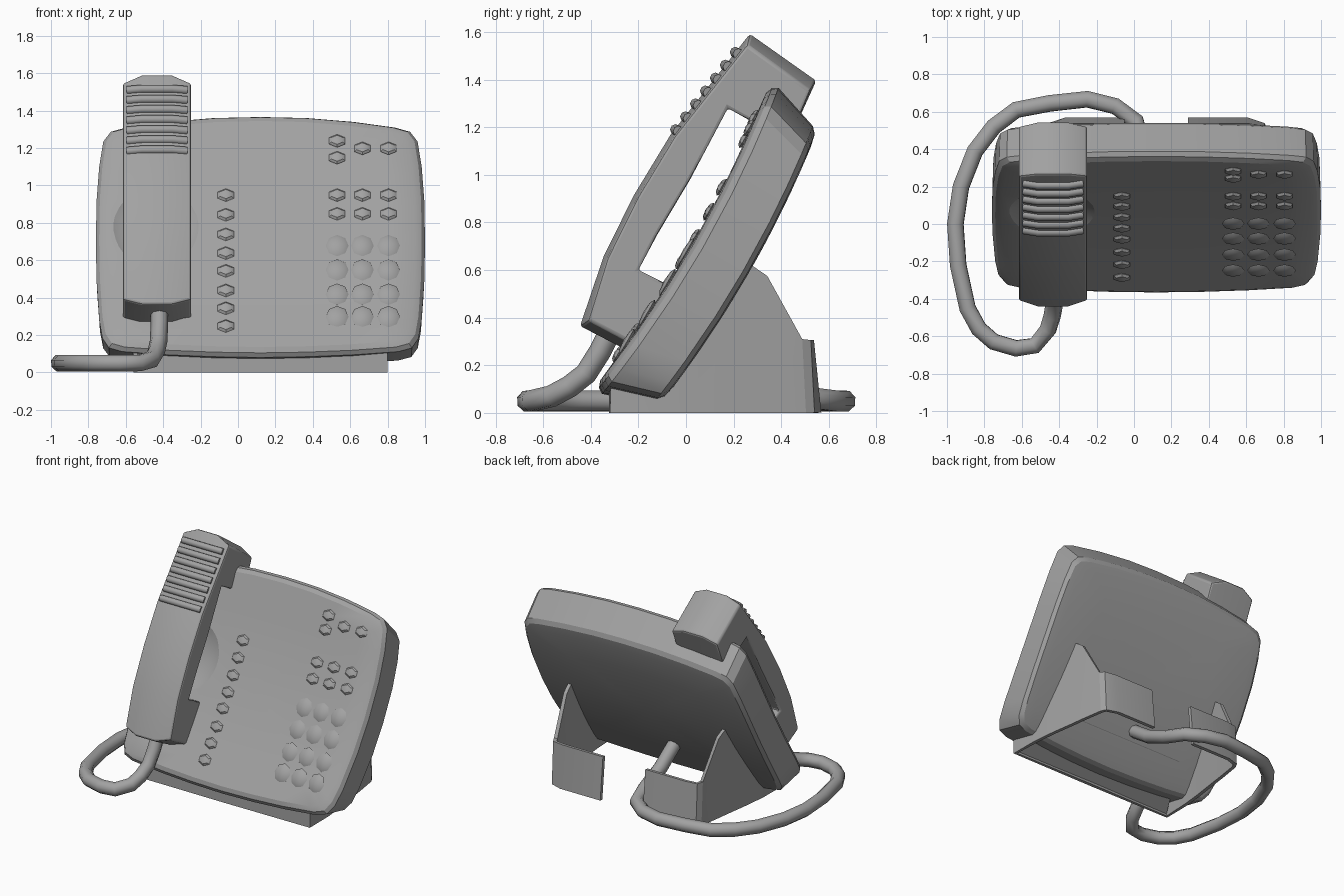
import bpy, bmesh, math
from mathutils import Vector, Matrix

if "Cube" in bpy.data.objects:
    bpy.data.objects.remove(bpy.data.objects["Cube"])

CX = 0.12                       # centre line of the body
TILT = math.radians(60)
CROWN = .026                    # face stands this far proud of its rim
grey = bpy.data.materials.new("dark_grey")
grey.diffuse_color = (.36, .36, .36, 1)
grey.use_nodes = True
grey.node_tree.nodes["Principled BSDF"].inputs["Base Color"].default_value = grey.diffuse_color


def bow(v):                     # the face is slightly hollow along its slope
    return -0.06 * (1 - ((v - 0.74) / 0.74) ** 2)


def face_point(x, v, w=0.0):    # across, along the slope, out of the face
    w += bow(v)
    return Vector((x, -0.37 + 0.5 * v - 0.866 * w, 0.09 + 0.866 * v + 0.5 * w))


def slope_at(z):                # slope position of a face point at height z
    v = 0.7
    for _ in range(8):
        v = (z - 0.09 - 0.5 * (bow(v) + CROWN)) / 0.866
    return v


def activate(ob):
    bpy.ops.object.select_all(action='DESELECT')
    ob.select_set(True)
    bpy.context.view_layer.objects.active = ob


def smooth(ob, angle):
    activate(ob)
    bpy.ops.object.shade_smooth_by_angle(angle=math.radians(angle))


def apply_mods(ob):
    activate(ob)
    for m in list(ob.modifiers):
        bpy.ops.object.modifier_apply(modifier=m.name)


def add_object(name, data):
    data.materials.append(grey)
    ob = bpy.data.objects.new(name, data)
    bpy.context.collection.objects.link(ob)
    return ob


def finish(name, bm, angle=30):
    bmesh.ops.recalc_face_normals(bm, faces=bm.faces)
    me = bpy.data.meshes.new(name)
    bm.to_mesh(me)
    bm.free()
    ob = add_object(name, me)
    smooth(ob, angle)
    return ob


def tube(name, path, radius):
    cu = bpy.data.curves.new(name, 'CURVE')
    cu.dimensions = '3D'
    cu.bevel_depth = radius
    cu.bevel_resolution = 2
    cu.use_fill_caps = True
    sp = cu.splines.new('POLY')
    sp.points.add(len(path) - 1)
    for pt, co in zip(sp.points, path):
        pt.co = (*co, 1)
    return add_object(name, cu)


def loft(bm, loops):            # quads between closed loops of equal length
    n = len(loops[0])
    for a, b in zip(loops, loops[1:]):
        for i in range(n):
            j = (i + 1) % n
            bm.faces.new((a[i], a[j], b[j], b[i]))


# Body: rounded outline, lofted through rings from front centre to back centre
half = [(0, 1.484), (.25, 1.478), (.5, 1.456), (.72, 1.424), (.8, 1.4), (.84, 1.345),
        (.862, 1.2), (.876, 1.0), (.88, .74), (.876, .5), (.862, .25), (.845, .13),
        (.81, .065), (.74, .04), (.5, .018), (.25, .005), (0, 0)]
outline = half + [(-x, v) for x, v in half[-2:0:-1]]
rings = [(.2, .2, CROWN), (.4, .4, CROWN), (.6, .6, CROWN), (.8, .8, CROWN),
         (.94, .94, .022), (.98, .98, .006), (1, 1, -.02), (.995, .91, -.215),
         (.97, .875, -.235), (.9, .8, -.24), (.6, .55, -.24), (.3, .3, -.24)]
bm = bmesh.new()
loops = [[bm.verts.new(face_point(CX + x * sx, .74 + (v - .74) * sv, w)) for x, v in outline]
         for sx, sv, w in rings]
loft(bm, loops)
n = len(outline)
for loop, w in ((loops[0], CROWN), (loops[-1], -.24)):
    c = bm.verts.new(face_point(CX, .74, w))
    for i in range(n):
        bm.faces.new((c, loop[i], loop[(i + 1) % n]))
body = finish("body", bm)

# Round shallow dish behind the handset
dish_r, depth = .23, .06
R = (dish_r ** 2 + depth ** 2) / (2 * depth)
bm = bmesh.new()
bmesh.ops.create_uvsphere(bm, u_segments=48, v_segments=32, radius=R)
bmesh.ops.translate(bm, verts=bm.verts,
                    vec=face_point(-.44, slope_at(.77), CROWN + R - depth))
cutter = finish("dish_cutter", bm)
cutter.hide_render = True
mod = body.modifiers.new("dish", 'BOOLEAN')
mod.operation = 'DIFFERENCE'
mod.solver = 'EXACT'
mod.object = cutter
apply_mods(body)
bpy.data.objects.remove(cutter)
smooth(body, 24)


# Buttons: flattened low-poly domes lying on the face
def button(name, x, z, rx, rv, sides):
    bm = bmesh.new()
    bmesh.ops.create_uvsphere(bm, u_segments=sides, v_segments=4, radius=1)
    m = (Matrix.Translation(face_point(x, slope_at(z), CROWN + .006))
         @ Matrix.Rotation(TILT, 4, 'X') @ Matrix.Diagonal((rx, rv, .016, 1)))
    bmesh.ops.transform(bm, matrix=m, verts=bm.verts)
    finish(name, bm, 34)


columns = (.53, .665, .805)
small = [(-.065, z) for z in (.945, .84, .735, .635, .54, .435, .34, .245)]
small += [(x, z) for x in columns for z in (.945, .845)]
small += [(.53, 1.235), (.53, 1.145), (.665, 1.195), (.805, 1.195)]
for x, z in small:
    button("small_button", x, z, .05, .04, 6)
for x in columns:
    for z in (.675, .545, .415, .295):
        button("number_key", x, z, .061, .066, 8)

# Handset: side profile lofted across; its sides draw in at both ends and the front
profile = [(.268, 1.592), (.547, 1.395), (.44, 1.16), (.28, 1.222), (.176, 1.28),
           (.017, .98), (-.12, .75), (-.2, .6), (-.06, .53), (-.22, .26), (-.27, .275),
           (-.445, .365), (-.345, .66), (-.218, .916), (-.064, 1.17)]
draw_in = {0: (-.012, -.045), 1: (-.025, -.04), 10: (.02, .03), 11: (.035, .025),
           12: (.016, -.009), 13: (.016, -.009), 14: (.016, -.009)}
HX = -.433
bm = bmesh.new()
loops = []
for dx, k in ((-.183, 1), (-.08, 0), (.08, 0), (.183, 1)):
    loop = []
    for i, (y, z) in enumerate(profile):
        dy, dz = draw_in.get(i, (0, 0))
        loop.append(bm.verts.new((HX + dx, y + dy * k, z + dz * k)))
    loops.append(loop)
loft(bm, loops)
bm.faces.new(loops[0])
bm.faces.new(loops[-1])
handset = finish("handset", bm)
bev = handset.modifiers.new("bevel", 'BEVEL')
bev.width = .012
bev.segments = 2
bev.limit_method = 'ANGLE'
bev.angle_limit = math.radians(40)
apply_mods(handset)
smooth(handset, 35)

# Grip ribs on the earpiece
p0, p1 = Vector((HX, -.044, 1.19)), Vector((HX, .207, 1.515))
for i in range(7):
    p = p0.lerp(p1, i / 6)
    tube("grip_rib", [p + Vector((dx, d * .016, -d * .009)) for dx, d in
                      ((-.16, .8), (-.08, 0), (.08, 0), (.16, .8))], .023)

# Stand: thin wall with side gussets and two rear flaps (x, y foot, y top, z top)
wall = [(CX, -.31, -.31, .11), (.79, -.31, -.31, .11), (.785, -.1, -.1, .25),
        (.77, .05, .05, .43), (.74, .26, .26, .63), (.73, .34, .34, .575),
        (.705, .5, .485, .31), (.69, .53, .515, .305), (.61, .556, .525, .305),
        (.29, .556, .525, .305)]
full = [(2 * CX - p[0],) + p[1:] for p in wall[:0:-1]] + wall
bm = bmesh.new()
cols = [(bm.verts.new((x, y, 0)), bm.verts.new((x, yt, z))) for x, y, yt, z in full]
for (a, b), (c, d) in zip(cols, cols[1:]):
    bm.faces.new((a, c, d, b))
stand = finish("stand", bm)
sol = stand.modifiers.new("thickness", 'SOLIDIFY')
sol.thickness = .025
sol.offset = 0
apply_mods(stand)
for v in stand.data.vertices:
    v.co.z = max(v.co.z, 0)
smooth(stand, 14)

# Sloping web under the body, from the front of the stand up to the back face
bm = bmesh.new()
bm.faces.new([bm.verts.new((CX + x, y, z)) for x, y, z in
              ((-.66, -.3, .015), (.66, -.3, .015), (.5, .03, .22), (-.5, .03, .22))])
finish("stand_web", bm)

# Cord: from the mouthpiece, round the left side, in under the back
path = [(-.42, -.3, .38), (-.42, -.36, .26), (-.425, -.42, .165), (-.437, -.49, .11),
        (-.46, -.565, .07), (-.53, -.65, .05), (-.63, -.665, .05), (-.75, -.63, .05),
        (-.83, -.56, .05), (-.89, -.45, .05), (-.94, -.22, .05), (-.955, 0, .05),
        (-.925, .2, .05), (-.85, .39, .05), (-.75, .52, .05), (-.63, .61, .05),
        (-.45, .645, .05), (-.25, .667, .05), (-.1, .63, .05), (.01, .55, .06),
        (.05, .4, .09), (.05, .22, .17), (.05, .05, .29)]
tube("cord", path, .047)
